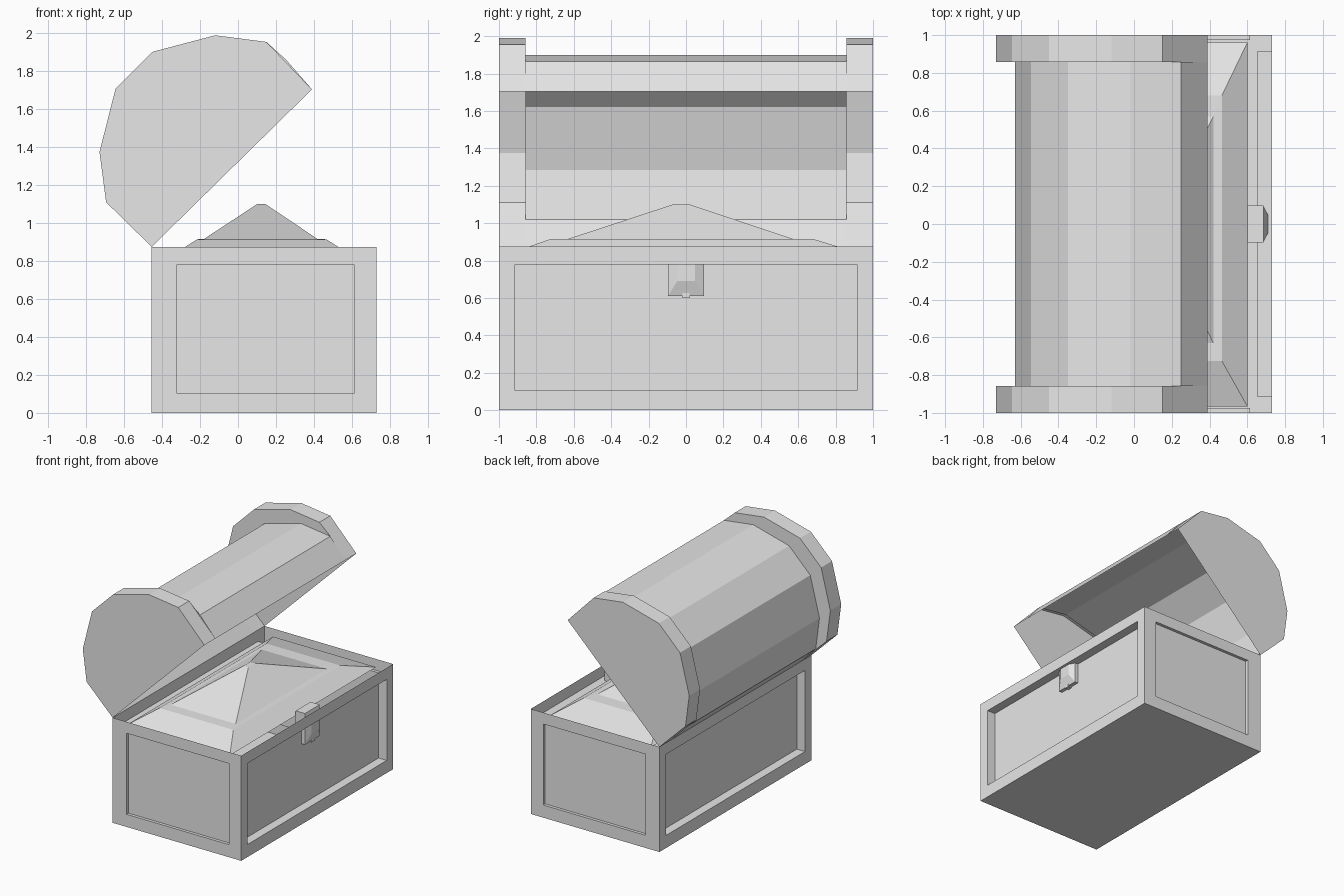
import bpy, bmesh
from mathutils import Vector

cube = bpy.data.objects.get("Cube")
if cube:
    bpy.data.objects.remove(cube, do_unlink=True)

grey = bpy.data.materials.new("light_grey")
grey.use_nodes = True
grey.diffuse_color = (0.8, 0.8, 0.8, 1)
grey.node_tree.nodes["Principled BSDF"].inputs["Base Color"].default_value = (0.8, 0.8, 0.8, 1)


def finish(bm, name):
    bmesh.ops.recalc_face_normals(bm, faces=bm.faces)
    mesh = bpy.data.meshes.new(name)
    bm.to_mesh(mesh)
    bm.free()
    mesh.materials.append(grey)
    obj = bpy.data.objects.new(name, mesh)
    bpy.context.collection.objects.link(obj)
    return obj


def loft(name, rings, cap_start=False, cap_end=False, closed=True):
    """Skin a row of equal-length point rings."""
    bm = bmesh.new()
    rows = [[bm.verts.new(p) for p in ring] for ring in rings]
    count = len(rows[0])
    for a, b in zip(rows, rows[1:]):
        for i in range(count if closed else count - 1):
            j = (i + 1) % count
            bm.faces.new((a[i], a[j], b[j], b[i]))
    if cap_start:
        bm.faces.new(rows[0])
    if cap_end:
        bm.faces.new(rows[-1])
    bmesh.ops.remove_doubles(bm, verts=bm.verts, dist=0.0005)
    bmesh.ops.dissolve_degenerate(bm, edges=bm.edges, dist=0.0005)
    return finish(bm, name)


def rect(x0, x1, y0, y1, z):
    return [(x0, y0, z), (x1, y0, z), (x1, y1, z), (x0, y1, z)]


# Chest body: open thin-walled box with a sunken panel on each side
X0, X1, HEIGHT = -0.455, 0.73, 0.875
bm = bmesh.new()
bmesh.ops.create_cube(bm, size=1)
for v in bm.verts:
    v.co = (X0 if v.co.x < 0 else X1, 1 if v.co.y > 0 else -1, HEIGHT if v.co.z > 0 else 0)
bm.normal_update()
top = [f for f in bm.faces if f.normal.z > 0.9]
bmesh.ops.delete(bm, geom=top, context='FACES_ONLY')
sides = [f for f in bm.faces if abs(f.normal.z) < 0.1]
bmesh.ops.inset_individual(bm, faces=sides, thickness=0.1)
for f in sides:
    long_side = abs(f.normal.x) > 0.5
    mid = f.calc_center_median()
    for v in f.verts:
        v.co.z = 0.105 if v.co.z < mid.z else 0.78
        if long_side:
            v.co.y = 0.915 if v.co.y > 0 else -0.915
        else:
            v.co.x = 0.615 if v.co.x > mid.x else -0.325
bm.normal_update()
for f in bmesh.ops.extrude_discrete_faces(bm, faces=sides)["faces"]:
    depth = 0.075 if abs(f.normal.x) > 0.5 else 0.025
    bmesh.ops.translate(bm, verts=f.verts, vec=-f.normal * depth)
finish(bm, "chest_body")

# Lid: hollow faceted barrel with a wider band and flat cap at each end
outer = [(X0, HEIGHT), (-0.695, 1.11), (-0.73, 1.375), (-0.645, 1.71),
         (-0.45, 1.903), (-0.12, 1.99), (0.15, 1.955), (0.39, 1.705)]
inner = [outer[0]] + [(x + 0.1, z - 0.09) for x, z in outer[1:-1]] + [outer[-1]]
stations = [(-1, outer), (-0.857, outer), (-0.857, inner),
            (0.857, inner), (0.857, outer), (1, outer)]
loft("lid", [[(x, y, z) for x, z in prof] for y, prof in stations],
     cap_start=True, cap_end=True, closed=False)

# Heap inside the chest: shallow skirt, small shelf and low pyramid
loft("treasure_heap", [
    rect(-0.35, 0.6, -0.965, 0.96, 0.83),
    rect(-0.215, 0.465, -0.725, 0.68, 0.915),
    rect(-0.18, 0.42, -0.63, 0.57, 0.916),
    rect(0.1, 0.145, -0.07, 0.02, 1.1),
], cap_end=True)


# Lock: bevelled block set in the front panel, with a little tab below
def lock_ring(x, half, z0, z1):
    return [(x, -half, z0), (x, half, z0), (x, half, z1), (x, -half, z1)]


loft("lock", [lock_ring(0.6, 0.097, 0.61, 0.87), lock_ring(0.685, 0.097, 0.61, 0.87),
              lock_ring(0.71, 0.047, 0.69, 0.79)], cap_start=True, cap_end=True)
loft("lock_tab", [lock_ring(0.65, 0.02, 0.6, 0.63), lock_ring(0.69, 0.02, 0.6, 0.63)],
     cap_start=True, cap_end=True)
